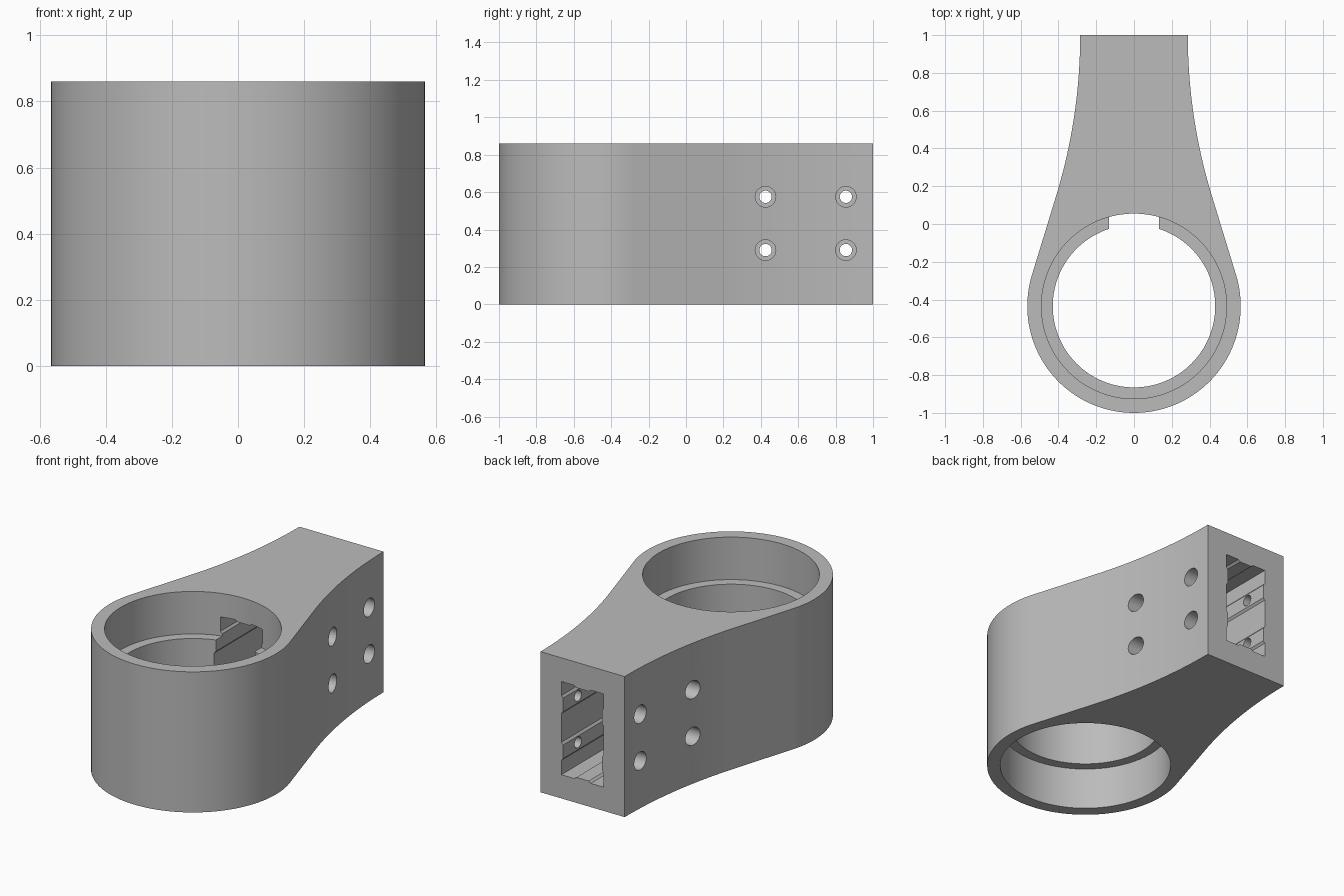
import bpy, bmesh, math
from mathutils import Matrix, Vector

cube = bpy.data.objects.get("Cube")
if cube:
    bpy.data.objects.remove(cube, do_unlink=True)

HEIGHT = 0.86
RING_Y, RING_R = -0.435, 0.565
BORE_R, RECESS_R, RECESS_DEPTH = 0.43, 0.49, 0.26
NECK_X, FLARE = 0.285, math.radians(17)
HOLE_Z = (0.29, 0.575)

grey = bpy.data.materials.new("plain grey")
grey.use_nodes = True
colour = (0.5, 0.5, 0.5, 1)
grey.diffuse_color = colour
grey.node_tree.nodes["Principled BSDF"].inputs["Base Color"].default_value = colour


def prism(name, points, direction):
    """Extrude a closed loop of 3D points along a direction."""
    bm = bmesh.new()
    base = bm.faces.new([bm.verts.new(p) for p in points])
    grown = bmesh.ops.extrude_face_region(bm, geom=[base], use_keep_orig=True)
    verts = [v for v in grown["geom"] if isinstance(v, bmesh.types.BMVert)]
    bmesh.ops.translate(bm, verts=verts, vec=direction)
    bmesh.ops.recalc_face_normals(bm, faces=bm.faces)
    return finish(name, bm)


def cylinder(name, radius, start, end, sides):
    """Closed cylinder between two points."""
    a, b = Vector(start), Vector(end)
    turn = (b - a).to_track_quat("Z", "Y").to_matrix().to_4x4()
    bm = bmesh.new()
    bmesh.ops.create_cone(bm, cap_ends=True, segments=sides, radius1=radius,
                          radius2=radius, depth=(b - a).length,
                          matrix=Matrix.Translation((a + b) / 2) @ turn)
    return finish(name, bm)


def finish(name, bm):
    mesh = bpy.data.meshes.new(name)
    bm.to_mesh(mesh)
    bm.free()
    mesh.materials.append(grey)
    obj = bpy.data.objects.new(name, mesh)
    bpy.context.collection.objects.link(obj)
    return obj


# Outline: round ring, straight flank, then a concave sweep into the neck
def right_side():
    points = []
    for i in range(49):
        a = -math.pi / 2 + (math.pi / 2 + FLARE) * i / 48
        points.append((RING_R * math.cos(a), RING_Y + RING_R * math.sin(a)))
    x, y = points[-1]
    corner_y = y + (x - NECK_X) / math.tan(FLARE)
    sweep_r = (1 - corner_y) / math.tan(FLARE / 2)
    for i in range(25):
        a = FLARE * (1 - i / 24)
        points.append((NECK_X + sweep_r * (1 - math.cos(a)), 1 - sweep_r * math.sin(a)))
    return points


half = right_side()
outline = half + [(-x, y) for x, y in reversed(half[1:])]
clamp = prism("clamp_body", [(x, y, 0) for x, y in outline], (0, 0, HEIGHT))

# Bore with a wider recess at both ends
cutters = [
    cylinder("bore", BORE_R, (0, RING_Y, -0.1), (0, RING_Y, 1), 128),
    cylinder("top_recess", RECESS_R, (0, RING_Y, HEIGHT - RECESS_DEPTH), (0, RING_Y, 1), 128),
    cylinder("bottom_recess", RECESS_R, (0, RING_Y, -0.1), (0, RING_Y, RECESS_DEPTH), 128),
]


# Rectangular socket whose walls carry shallow locating ribs
def ribbed_edge(start, end, rib_centres):
    a, b = Vector(start), Vector(end)
    along = (b - a).normalized()
    inward = Vector((-along.y, along.x))
    points = [a]
    for c in rib_centres:
        mid = a + along * c
        for shift, rise in ((-0.055, 0), (-0.042, 0.011), (0.042, 0.011), (0.055, 0)):
            points.append(mid + along * shift + inward * rise)
    return points


W, LOW, HIGH = 0.143, 0.145, 0.715
pair = (W, 3 * W)
loop = (ribbed_edge((-W, LOW), (W, LOW), (W,)) + ribbed_edge((W, LOW), (W, HIGH), pair)
        + ribbed_edge((W, HIGH), (-W, HIGH), (W,)) + ribbed_edge((-W, HIGH), (-W, LOW), pair))
cutters.append(prism("socket", [(p.x, -0.3, p.y) for p in loop], (0, 1.4, 0)))

# Counterbored screw holes through both side walls
for y in (0.425, 0.855):
    for z in HOLE_Z:
        cutters.append(cylinder("screw_hole", 0.033, (-1, y, z), (1, y, z), 32))
        for side in (-1, 1):
            cutters.append(cylinder("screw_head", 0.055, (side * 0.21, y, z), (side, y, z), 32))

for cutter in cutters:
    cutter.hide_render = True
    cut = clamp.modifiers.new(cutter.name, "BOOLEAN")
    cut.operation, cut.solver, cut.object = "DIFFERENCE", "EXACT", cutter

# Bake the cuts, then remove the cutters
graph = bpy.context.evaluated_depsgraph_get()
baked = bpy.data.meshes.new_from_object(clamp.evaluated_get(graph))
clamp.modifiers.clear()
clamp.data = baked
for cutter in cutters:
    bpy.data.objects.remove(cutter, do_unlink=True)

bpy.ops.object.select_all(action="DESELECT")
clamp.select_set(True)
bpy.context.view_layer.objects.active = clamp
bpy.ops.object.shade_smooth_by_angle(angle=math.radians(25))
